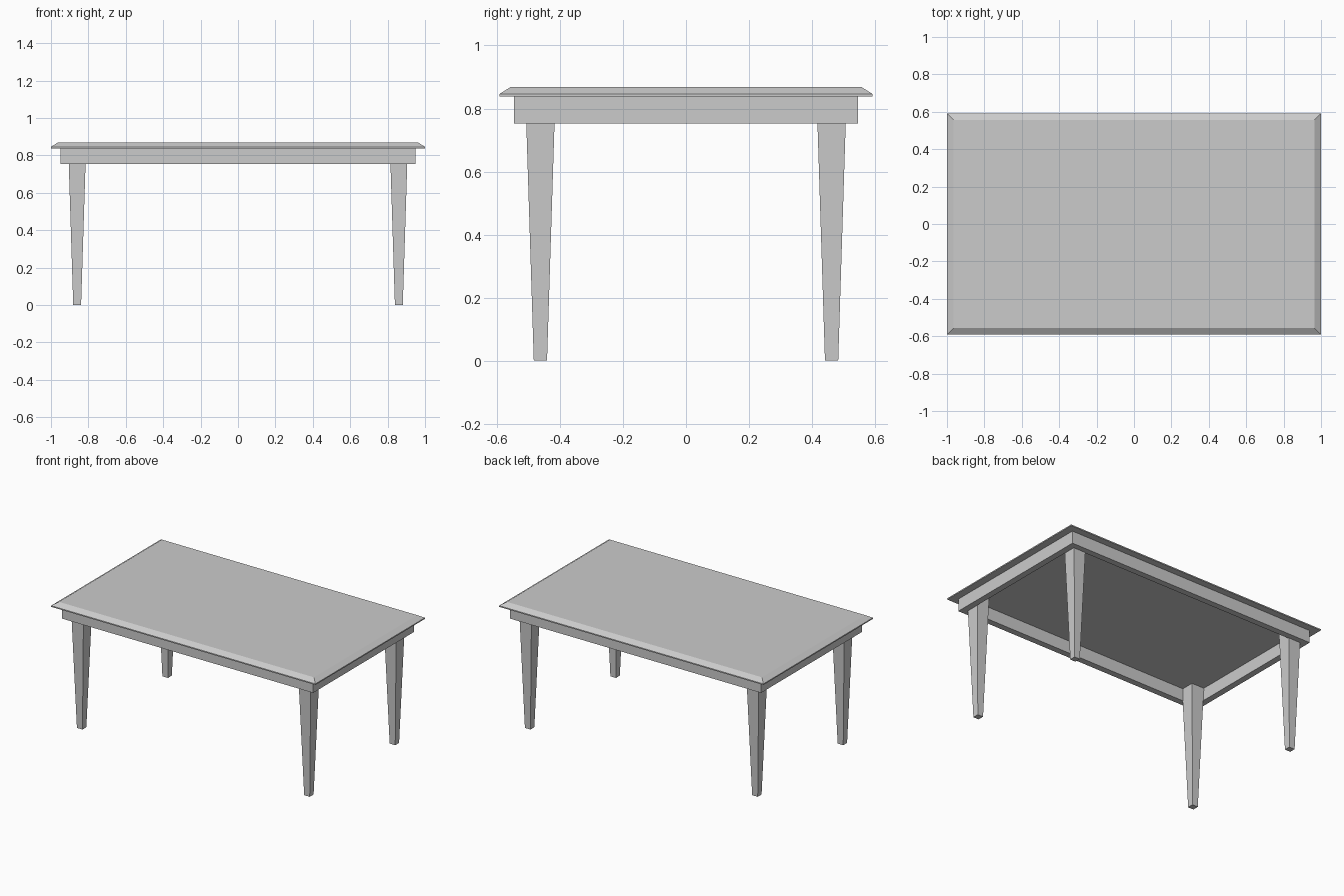
import bpy, bmesh

if "Cube" in bpy.data.objects:
    bpy.data.objects.remove(bpy.data.objects["Cube"])


def loft(name, rings, closed=False, location=(0, 0, 0)):
    """Skin rectangular rings (half_x, half_y, z); cap the ends or close the loop."""
    bm = bmesh.new()
    loops = [[bm.verts.new((sx * hx, sy * hy, z))
              for sx, sy in ((-1, -1), (1, -1), (1, 1), (-1, 1))]
             for hx, hy, z in rings]
    pairs = list(zip(loops, loops[1:]))
    if closed:
        pairs.append((loops[-1], loops[0]))
    else:
        bm.faces.new(loops[0][::-1])
        bm.faces.new(loops[-1])
    for a, b in pairs:
        for i in range(4):
            j = (i + 1) % 4
            bm.faces.new((a[i], a[j], b[j], b[i]))
    bmesh.ops.recalc_face_normals(bm, faces=bm.faces)
    mesh = bpy.data.meshes.new(name)
    bm.to_mesh(mesh)
    bm.free()
    obj = bpy.data.objects.new(name, mesh)
    obj.location = location
    bpy.context.collection.objects.link(obj)
    return obj


TOP_X, TOP_Y = 1.0, 0.592
UNDER, EDGE, TOP = 0.838, 0.846, 0.868
BEVEL = 0.035

# Table top with a wide sloping chamfer
loft("table_top", [(TOP_X, TOP_Y, UNDER), (TOP_X, TOP_Y, EDGE),
                   (TOP_X - BEVEL, TOP_Y - BEVEL, TOP)])

# Apron frame, open in the middle
AX, AY, THICK, LOW = 0.95, 0.545, 0.043, 0.753
loft("apron", [(AX, AY, LOW), (AX, AY, UNDER),
               (AX - THICK, AY - THICK, UNDER), (AX - THICK, AY - THICK, LOW)],
     closed=True)

# Tapered square legs, running up inside the apron to the top
for side, sx in (("left", -1), ("right", 1)):
    for end, sy in (("front", -1), ("back", 1)):
        loft(f"{end}_{side}_leg", [(0.021, 0.021, 0), (0.0475, 0.0475, UNDER)],
             location=(sx * 0.86, sy * 0.462, 0))
